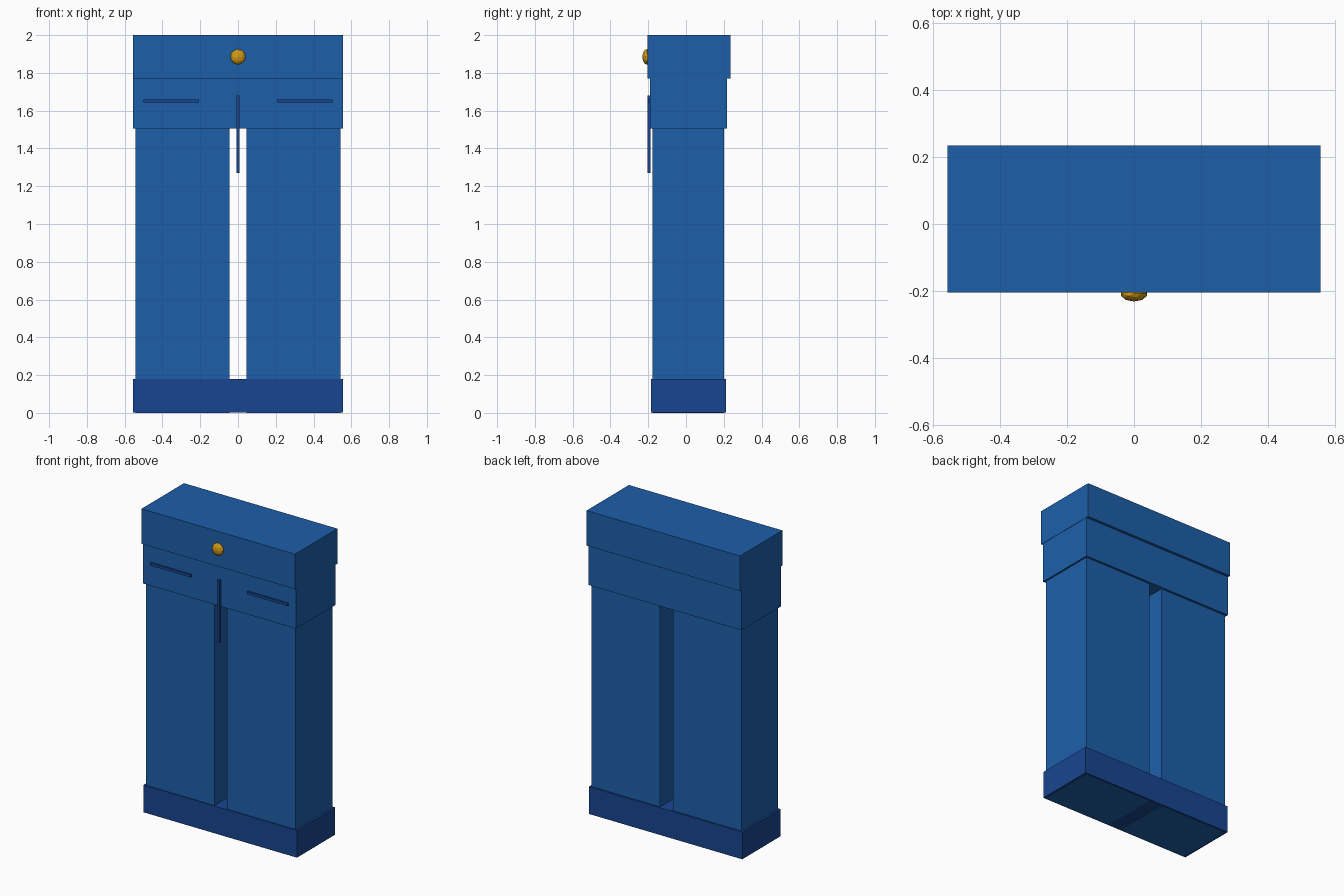
import bpy

if "Cube" in bpy.data.objects:
    bpy.data.objects.remove(bpy.data.objects["Cube"])


def material(name, rgb):
    m = bpy.data.materials.new(name)
    m.diffuse_color = (*rgb, 1.0)
    m.use_nodes = True
    m.node_tree.nodes["Principled BSDF"].inputs["Base Color"].default_value = m.diffuse_color
    return m


denim = material("denim", (0.012, 0.115, 0.40))
dark = material("dark_denim", (0.009, 0.06, 0.28))
brass = material("brass", (0.64, 0.32, 0.008))


def box(name, x, y, z, mat):
    """Box from (min, max) ranges on each axis."""
    bpy.ops.mesh.primitive_cube_add(size=1)
    ob = bpy.context.object
    ob.name = name
    ob.location = [(a + b) / 2 for a, b in (x, y, z)]
    ob.scale = [b - a for a, b in (x, y, z)]
    ob.data.materials.append(mat)
    return ob


# Waistband, hips and the joined hem at the bottom
box("waistband", (-0.557, 0.557), (-0.204, 0.235), (1.77, 2.0), denim)
box("hips", (-0.555, 0.555), (-0.19, 0.217), (1.505, 1.77), denim)
box("hem_cuff", (-0.557, 0.557), (-0.184, 0.212), (0.001, 0.18), dark)

# Legs and pocket slits, mirrored left and right
for side, s in (("left", -1), ("right", 1)):
    box(side + "_leg", sorted((s * 0.046, s * 0.543)), (-0.178, 0.202), (0.0, 1.505), denim)
    box(side + "_pocket", sorted((s * 0.206, s * 0.5)), (-0.2, -0.18), (1.642, 1.66), dark)

# Fly seam hanging in front of the gap
box("fly_seam", (-0.008, 0.008), (-0.205, -0.189), (1.27, 1.68), dark)

# Flattened low-poly button
bpy.ops.mesh.primitive_ico_sphere_add(subdivisions=2, radius=0.041, location=(0, -0.207, 1.885))
button = bpy.context.object
button.name = "button"
button.scale.y = 0.6
button.data.materials.append(brass)
